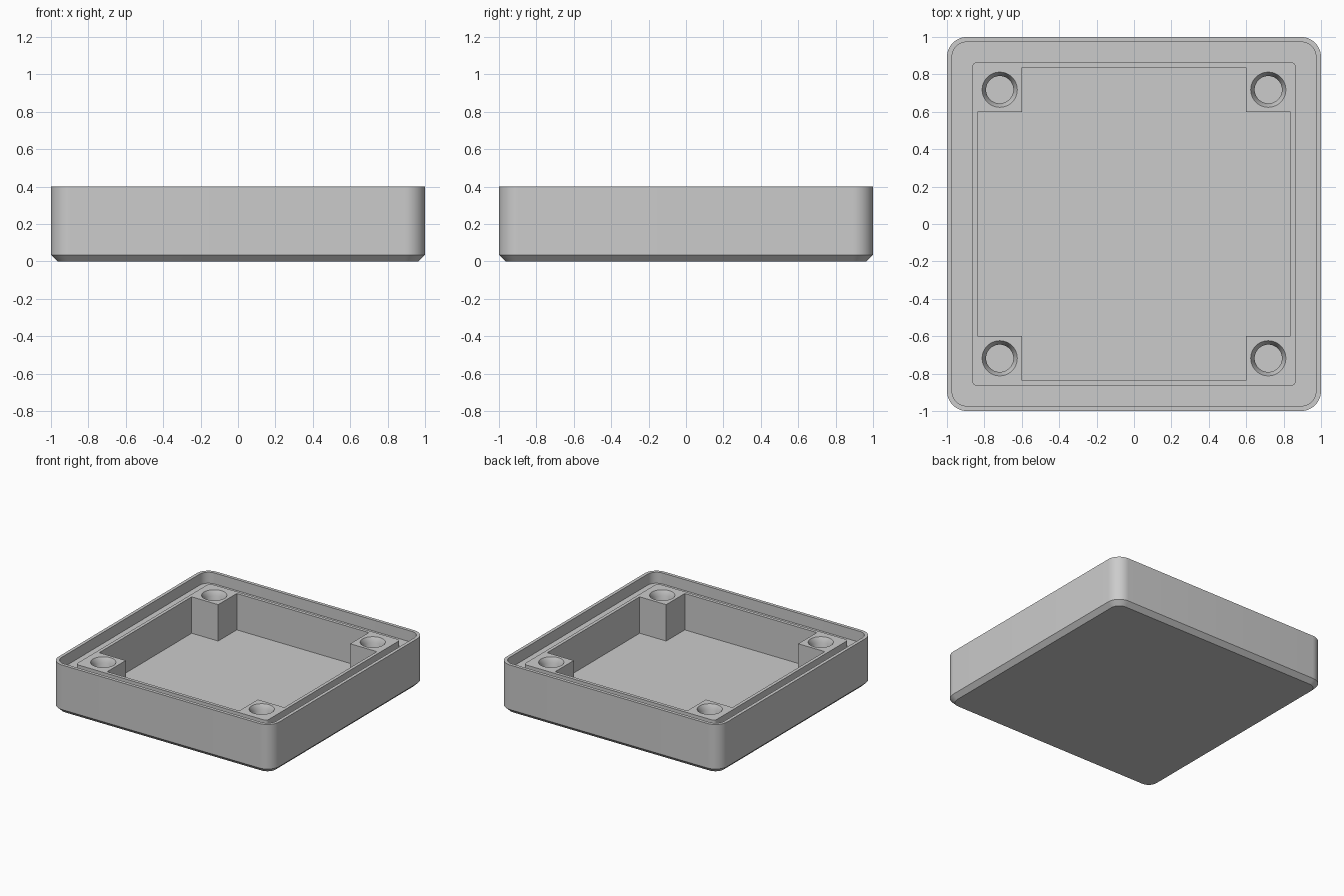
import bpy, bmesh
from math import cos, sin, pi, radians
from mathutils import Vector

cube = bpy.data.objects.get("Cube")
if cube:
    bpy.data.objects.remove(cube, do_unlink=True)

grey = bpy.data.materials.new("plain grey")
grey.use_nodes = True
colour = (0.6, 0.6, 0.6, 1)
grey.diffuse_color = colour
grey.node_tree.nodes["Principled BSDF"].inputs["Base Color"].default_value = colour

STEPS = 12  # segments per rounded corner


def rounded_square(half, radius, z):
    """Points of a square with rounded corners; radius == half gives a circle."""
    points = []
    for k, (sx, sy) in enumerate(((1, 1), (-1, 1), (-1, -1), (1, -1))):
        for i in range(STEPS + 1):
            a = (k + i / STEPS) * pi / 2
            points.append(Vector((sx * (half - radius) + radius * cos(a),
                                  sy * (half - radius) + radius * sin(a), z)))
    return points


def loft(name, sections, centre=(0, 0)):
    """Closed solid skinned through (half width, corner radius, z) sections."""
    bm = bmesh.new()
    offset = Vector((*centre, 0))
    rings = [[bm.verts.new(p + offset) for p in rounded_square(*s)] for s in sections]
    for low, high in zip(rings, rings[1:]):
        for i in range(len(low)):
            j = (i + 1) % len(low)
            bm.faces.new((low[i], low[j], high[j], high[i]))
    bm.faces.new(rings[0])
    bm.faces.new(rings[-1])
    bmesh.ops.remove_doubles(bm, verts=bm.verts, dist=0.0002)
    bmesh.ops.recalc_face_normals(bm, faces=bm.faces)
    mesh = bpy.data.meshes.new(name)
    bm.to_mesh(mesh)
    bm.free()
    mesh.materials.append(grey)
    obj = bpy.data.objects.new(name, mesh)
    bpy.context.collection.objects.link(obj)
    bpy.ops.object.select_all(action="DESELECT")
    obj.select_set(True)
    bpy.context.view_layer.objects.active = obj
    bpy.ops.object.shade_smooth_by_angle(angle=radians(30))
    return obj


FLOOR, LIP, TOP, GROOVE = 0.065, 0.363, 0.4, 0.31

# Tray: chamfered base, outer rim, groove, inner lip and cavity
loft("tray_body", [
    (0.965, 0.075, 0), (1, 0.107, 0.035), (1, 0.107, TOP),
    (0.973, 0.08, TOP), (0.973, 0.08, GROOVE),
    (0.865, 0.027, GROOVE), (0.865, 0.027, LIP),
    (0.838, 0, LIP), (0.838, 0, FLOOR),
])

# Corner posts with countersunk screw holes
for side, x in (("left", 0.718), ("right", -0.718)):
    for end, y in (("front", -0.718), ("back", 0.718)):
        loft(f"{end}_{side}_post", [
            (0.12, 0, FLOOR), (0.12, 0, LIP), (0.094, 0.094, LIP),
            (0.073, 0.073, LIP - 0.04), (0.073, 0.073, 0.1),
        ], (x, y))
